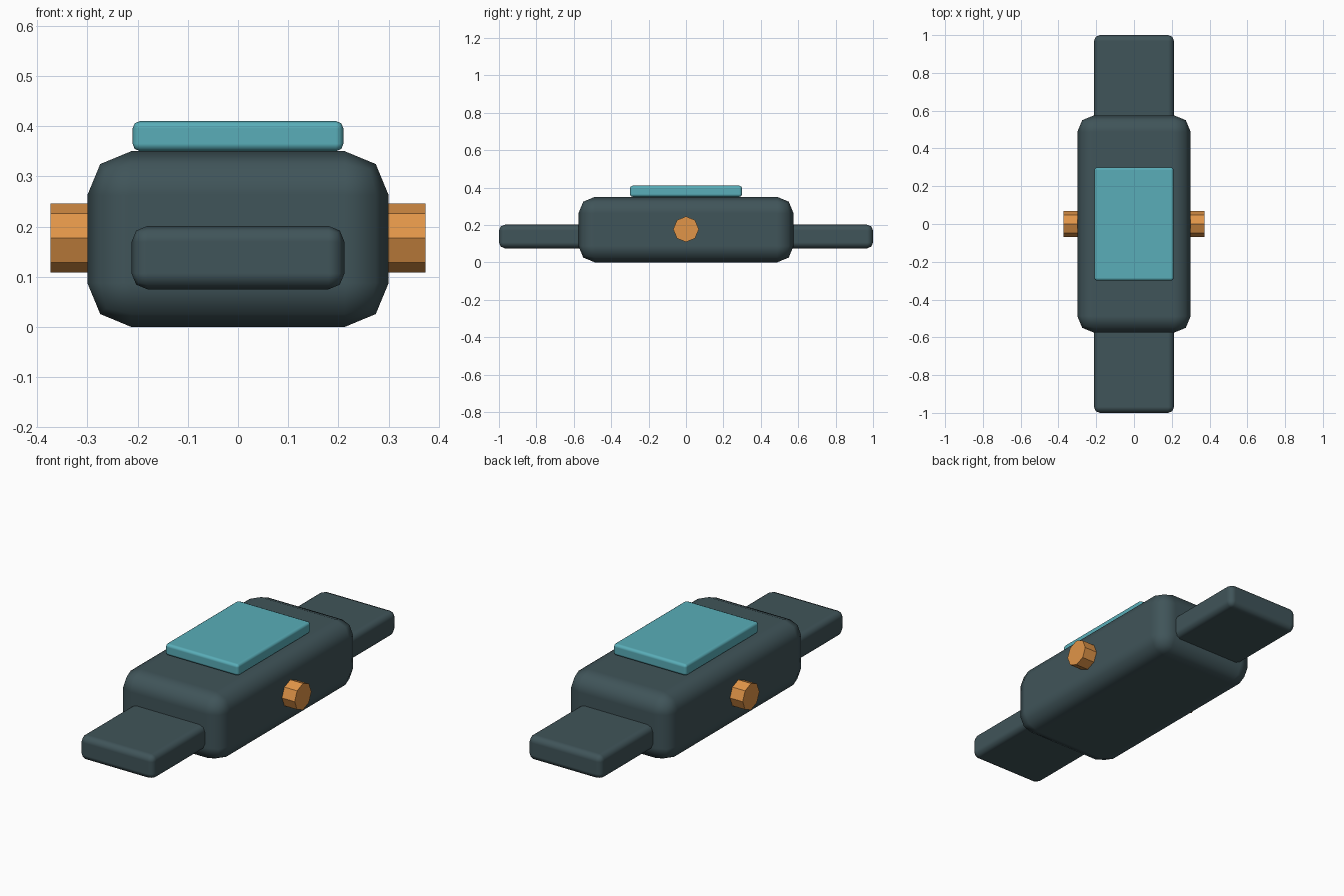
import bpy
import math

cube = bpy.data.objects.get("Cube")
if cube:
    bpy.data.objects.remove(cube, do_unlink=True)


def make_material(name, colour):
    mat = bpy.data.materials.new(name)
    mat.use_nodes = True
    mat.diffuse_color = colour
    mat.node_tree.nodes["Principled BSDF"].inputs["Base Color"].default_value = colour
    return mat


slate = make_material("slate_grey", (0.051, 0.089, 0.1, 1))
teal = make_material("teal_glass", (0.1, 0.42, 0.48, 1))
copper = make_material("copper", (0.75, 0.3, 0.065, 1))


def rounded_box(name, size, centre, mat):
    """Box whose edges are rounded by a quarter of its thickness."""
    bpy.ops.mesh.primitive_cube_add(size=1, location=centre)
    obj = bpy.context.object
    obj.name = name
    obj.scale = size
    bpy.ops.object.transform_apply(location=False, rotation=False, scale=True)
    bpy.ops.object.shade_smooth()
    bevel = obj.modifiers.new("Rounded edges", "BEVEL")
    bevel.width = min(size) / 4
    bevel.segments = 2
    bevel.harden_normals = True
    obj.data.materials.append(mat)
    return obj


# Case and raised screen
rounded_box("case", (0.6, 1.15, 0.35), (0, 0, 0.175), slate)
rounded_box("screen", (0.42, 0.6, 0.06), (0, 0, 0.38), teal)

# Strap stubs at both ends
for name, side in (("front_strap", -1), ("back_strap", 1)):
    rounded_box(name, (0.424, 0.56, 0.126), (0, side * 0.72, 0.138), slate)

# Eight-sided side knobs
for name, side in (("right_knob", -1), ("left_knob", 1)):
    bpy.ops.mesh.primitive_cylinder_add(
        vertices=8, radius=0.0685, depth=0.12,
        location=(side * 0.313, 0, 0.177), rotation=(0, math.pi / 2, 0))
    knob = bpy.context.object
    knob.name = name
    knob.data.materials.append(copper)
